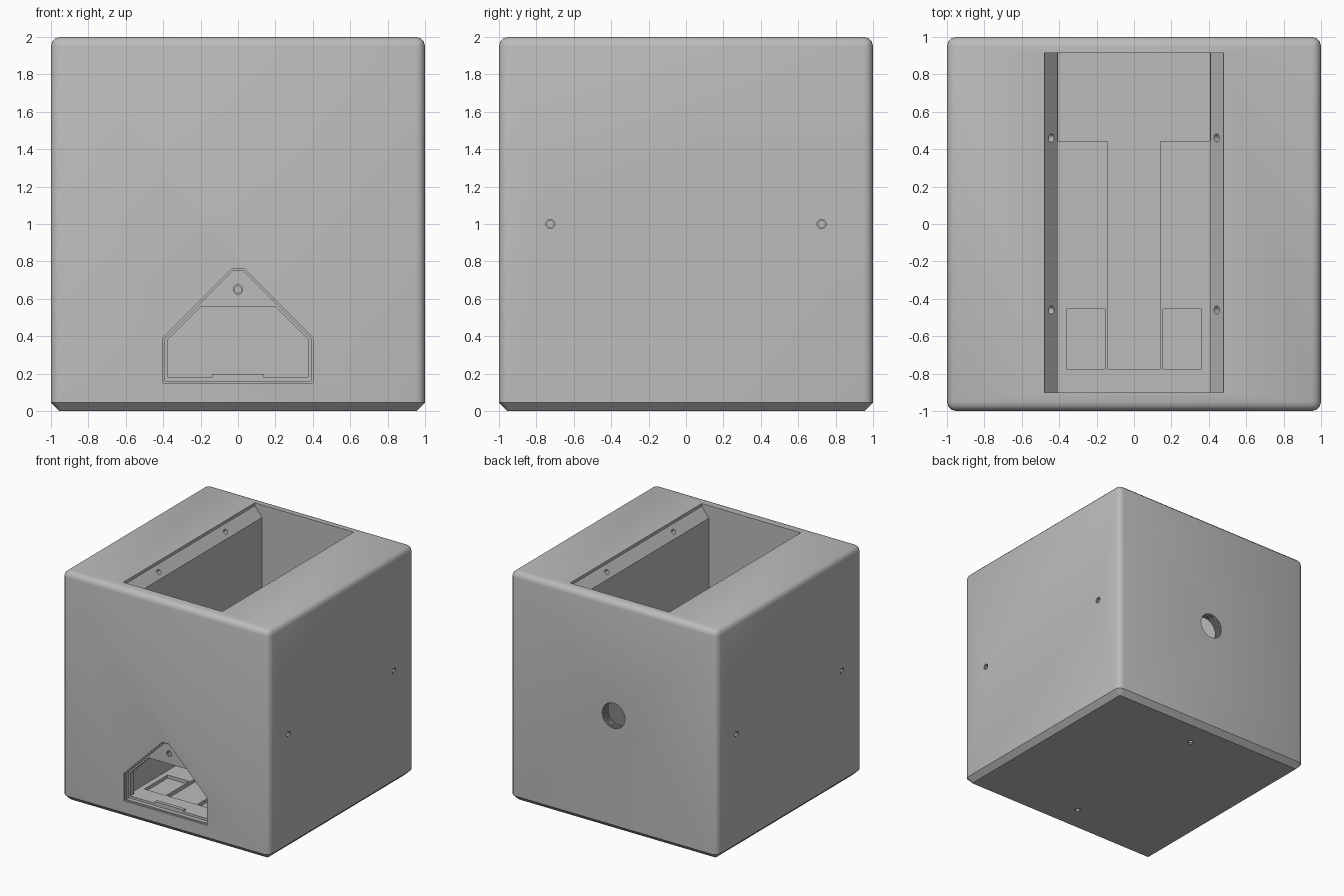
import bpy, bmesh, math
from mathutils import Matrix, Vector

old = bpy.data.objects.get("Cube")
if old:
    bpy.data.objects.remove(old, do_unlink=True)

grey = bpy.data.materials.new("plain grey")
grey.use_nodes = True
tone = (0.5, 0.5, 0.5, 1)
grey.diffuse_color = tone
grey.node_tree.nodes["Principled BSDF"].inputs["Base Color"].default_value = tone


def finish(name, bm):
    bmesh.ops.recalc_face_normals(bm, faces=bm.faces)
    mesh = bpy.data.meshes.new(name)
    bm.to_mesh(mesh)
    bm.free()
    mesh.materials.append(grey)
    obj = bpy.data.objects.new(name, mesh)
    bpy.context.collection.objects.link(obj)
    return obj


def box(name, x, y, z):
    bm = bmesh.new()
    bmesh.ops.create_cube(bm, size=1)
    for v in bm.verts:
        v.co = [(lo + hi) / 2 + c * (hi - lo) for c, (lo, hi) in zip(v.co, (x, y, z))]
    return finish(name, bm)


def prism(name, profile, y0, y1):
    """Extrude an x-z profile along y."""
    bm = bmesh.new()
    face = bm.faces.new([bm.verts.new((x, y0, z)) for x, z in profile])
    moved = bmesh.ops.extrude_face_region(bm, geom=[face])["geom"]
    for v in moved:
        if isinstance(v, bmesh.types.BMVert):
            v.co.y = y1
    return finish(name, bm)


def rod(name, centre, axis, radius, depth, sides=24):
    """Cylinder centred on a point, along any axis."""
    turn = Vector(axis).to_track_quat("Z", "Y").to_matrix().to_4x4()
    bm = bmesh.new()
    bmesh.ops.create_cone(bm, cap_ends=True, segments=sides, radius1=radius,
                          radius2=radius, depth=depth,
                          matrix=Matrix.Translation(centre) @ turn)
    return finish(name, bm)


def gable(half, base, shoulder, top):
    """House-shaped outline with 45 degree roof and clipped peak."""
    peak = half - (top - shoulder)
    right = [(half, base), (half, shoulder), (peak, top)]
    return right + [(-x, z) for x, z in reversed(right)]


# Body block: rounded sides and top, flat chamfer underneath
bm = bmesh.new()
bmesh.ops.create_cube(bm, size=2, matrix=Matrix.Translation((0, 0, 1)))


def bottom_edges():
    return [e for e in bm.edges if all(v.co.z < 0.001 for v in e.verts)]


low = bottom_edges()
bmesh.ops.bevel(bm, geom=[e for e in bm.edges if e not in low], offset=0.05,
                segments=3, profile=0.5, affect="EDGES")
bmesh.ops.bevel(bm, geom=bottom_edges(), offset=0.045, segments=1, affect="EDGES")
body = finish("body", bm)


def cut(cutter):
    mod = body.modifiers.new("cut", "BOOLEAN")
    mod.operation = "DIFFERENCE"
    mod.solver = "EXACT"
    mod.object = cutter
    bpy.context.view_layer.objects.active = body
    bpy.ops.object.modifier_apply(modifier=mod.name)
    bpy.data.objects.remove(cutter, do_unlink=True)


# Main chamber with sloped shoulders for the lid
half = [(0.408, 0.178), (0.408, 1.89), (0.478, 1.975), (0.478, 2.1)]
cut(prism("chamber", half + [(-x, z) for x, z in reversed(half)], -0.9, 0.915))

# Shallow recesses in the chamber floor
cut(prism("floor_channel", [(-0.143, 0.15), (0.143, 0.15), (0.143, 0.3), (-0.143, 0.3)],
          -0.775, 0.5))
cut(box("floor_rear", (-0.407, 0.407), (0.445, 0.914), (0.15, 0.3)))
for side in (-1, 1):
    cut(box("floor_pad", sorted((side * 0.155, side * 0.362)), (-0.775, -0.455), (0.15, 0.3)))

# Front doorway: outer rim, recess, through opening
cut(prism("rim", gable(0.4, 0.15, 0.392, 0.76), -1.1, -0.985))
cut(prism("recess", gable(0.39, 0.16, 0.388, 0.75), -1.1, -0.95))
cut(prism("doorway", gable(0.375, 0.18, 0.382, 0.56), -1.1, -0.88))


# Screw holes with a small step at the mouth
def screw_hole(point, axis, depth=0.3):
    cut(rod("mouth", point, axis, 0.025, 0.02))
    cut(rod("bore", point, axis, 0.018, depth))


screw_hole((0, -0.95, 0.65), (0, 1, 0), 0.06)
for s in (-1, 1):
    screw_hole((0, s * 0.73, 0), (0, 0, 1), 0.2)
    for side in (-1, 1):
        screw_hole((side, s * 0.725, 1), (1, 0, 0))
        cut(rod("lid_screw", (side * 0.442, s * 0.46, 1.931), (side * 0.085, 0, -0.07),
                0.022, 0.2))

# Ribbed cable port through the back
cut(rod("port", (0, 1, 1), (0, 1, 0), 0.11, 0.4, 40))
for i in range(4):
    cut(rod("groove", (0, 0.99 - i * 0.022, 1), (0, 1, 0), 0.122, 0.011, 40))

# Low tab on the door sill
tab = box("sill_tab", (-0.138, 0.138), (-0.95, -0.92), (0.17, 0.195))

bpy.ops.object.select_all(action="DESELECT")
body.select_set(True)
bpy.context.view_layer.objects.active = body
bpy.ops.object.shade_smooth_by_angle(angle=math.radians(35))
